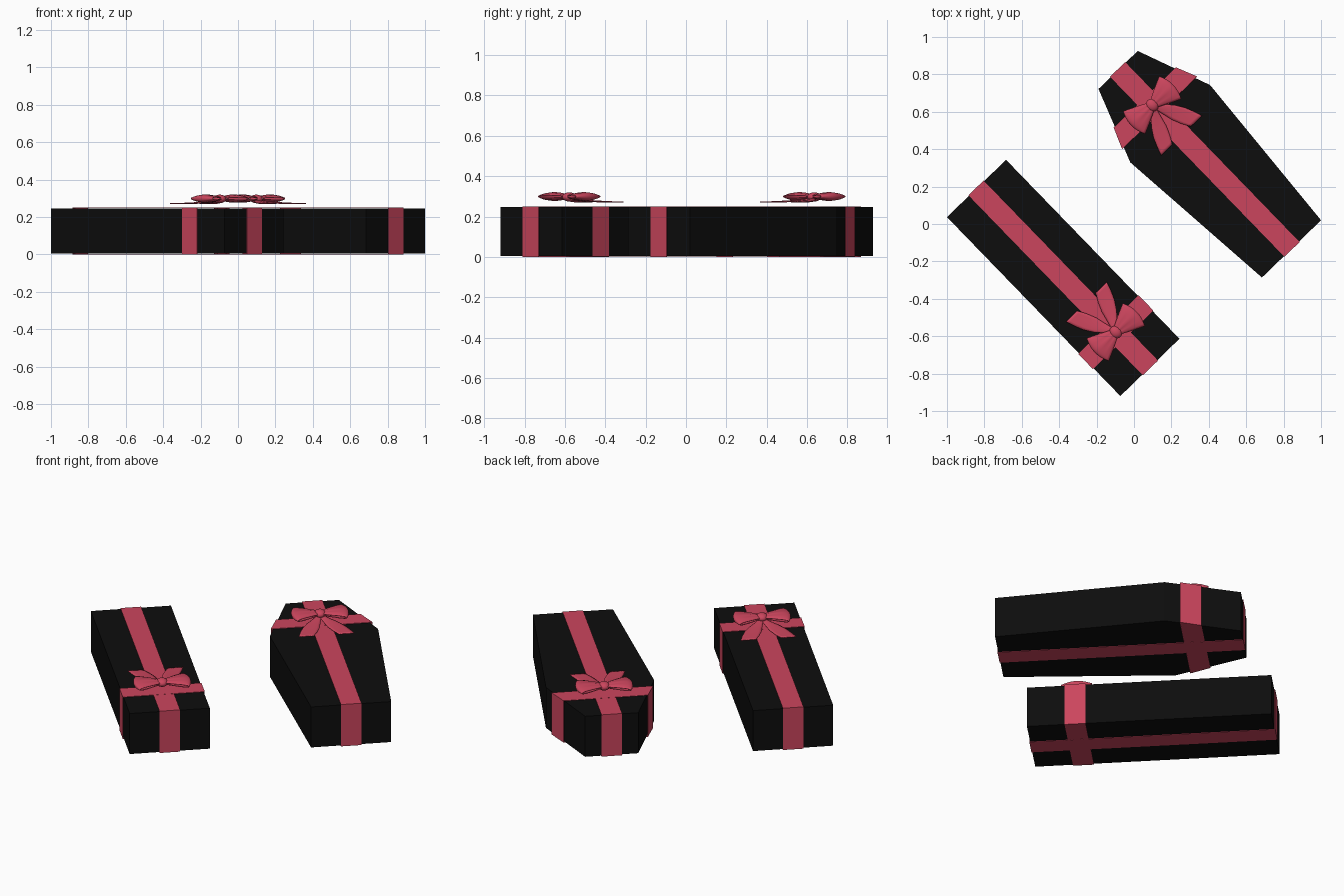
import bpy, math
from mathutils import Matrix

if "Cube" in bpy.data.objects:
    bpy.data.objects.remove(bpy.data.objects["Cube"])

def material(name, rgb):
    m = bpy.data.materials.new(name)
    m.diffuse_color = (*rgb, 1)
    m.use_nodes = True
    m.node_tree.nodes["Principled BSDF"].inputs["Base Color"].default_value = m.diffuse_color
    return m

BLACK = material("black_card", (0.004, 0.004, 0.004))
RED = material("red_ribbon", (0.60, 0.06, 0.11))
HEIGHT = 0.25
SKIN = 0.004          # ribbon thickness
BOW_U = 1.07          # distance of the bow from the foot end
HALF = 0.0565         # half ribbon width

def make(name, verts, faces, mat, frame, thick=0, offset=-1, smooth=False):
    me = bpy.data.meshes.new(name)
    me.from_pydata(verts, [], faces)
    me.materials.append(mat)
    ob = bpy.data.objects.new(name, me)
    bpy.context.collection.objects.link(ob)
    ob.matrix_world = frame
    bpy.context.view_layer.objects.active = ob
    ob.select_set(True)
    bpy.ops.object.mode_set(mode='EDIT')
    bpy.ops.mesh.select_all(action='SELECT')
    bpy.ops.mesh.normals_make_consistent(inside=False)
    bpy.ops.object.mode_set(mode='OBJECT')
    if smooth:
        bpy.ops.object.shade_smooth_by_angle(angle=math.radians(40))
    ob.select_set(False)
    if thick:
        mod = ob.modifiers.new("thickness", 'SOLIDIFY')
        mod.thickness = thick
        mod.offset = offset
    return ob

def prism(name, outline, frame):
    n = len(outline)
    verts = [(x, y, z) for z in (SKIN, HEIGHT - SKIN) for x, y in outline]
    faces = [tuple(range(n))[::-1], tuple(range(n, 2 * n))]
    faces += [(i, (i + 1) % n, n + (i + 1) % n, n + i) for i in range(n)]
    make(name, verts, faces, BLACK, frame)

def band(name, edge_a, edge_b, frame):
    # closed ribbon loop through two matching rings of corners
    n = len(edge_a)
    faces = [(i, (i + 1) % n, n + (i + 1) % n, n + i) for i in range(n)]
    make(name, edge_a + edge_b, faces, RED, frame, SKIN - 0.0005)

def grid(rows, cols, point):
    verts = [point(i / rows, 2 * j / cols - 1) for i in range(rows + 1) for j in range(cols + 1)]
    c = cols + 1
    faces = [(i * c + j, i * c + j + 1, (i + 1) * c + j + 1, (i + 1) * c + j)
             for i in range(rows) for j in range(cols)]
    return verts, faces

# (distance from knot, inner edge, outer edge) along a bow tail
TAIL = [(0.0, -0.012, 0.014), (0.04, 0.0, 0.046), (0.08, 0.010, 0.084),
        (0.13, 0.022, 0.116), (0.18, 0.043, 0.137), (0.226, 0.069, 0.152)]

def bow(prefix, frame):
    for side, label in ((1, "left"), (-1, "right")):
        # puffed loop, teardrop in section, pinched at the knot
        def loop_point(t, s):
            a = 2 * math.pi * t
            r = (1 - math.cos(a)) / 2
            v = 0.155 * r * (1 - 0.14 * s * s)
            w = 0.018 + 0.066 * r ** 0.9
            puff = 0.025 * (1 - 0.65 * s * s) + 0.003 * math.cos(3 * math.pi * s) * (1 - r)
            lift = math.copysign(abs(math.sin(a)) ** 0.7, math.sin(a)) * (0.45 + 0.55 * r)
            return (BOW_U + w * s, side * v, 0.299 + puff * lift)
        make(prefix + "_bow_loop_" + label, *grid(32, 12, loop_point), RED, frame, 0.003, 0, True)

        # leaf shaped tail
        def tail_point(t, s):
            f = t * (len(TAIL) - 1)
            k = min(int(f), len(TAIL) - 2)
            u, a, b = [p + (q - p) * (f - k) for p, q in zip(TAIL[k], TAIL[k + 1])]
            v = (a + b) / 2 + s * (b - a) / 2
            z = 0.272 + 0.014 * (1 - t) ** 2 + 0.005 * (1 - s * s) * (1 - t)
            return (BOW_U - u, side * v, z)
        make(prefix + "_bow_tail_" + label, *grid(15, 6, tail_point), RED, frame, 0.005, 0, True)

    # knot
    bpy.ops.mesh.primitive_uv_sphere_add(segments=20, ring_count=12, radius=1)
    ob = bpy.context.object
    ob.name = prefix + "_bow_knot"
    ob.data.transform(Matrix.Translation((BOW_U, 0, 0.297)) @ Matrix.Diagonal((0.036, 0.032, 0.023, 1)))
    ob.data.materials.append(RED)
    ob.matrix_world = frame
    bpy.ops.object.shade_smooth_by_angle(angle=math.radians(40))
    ob.select_set(False)

def gift(prefix, foot, degrees, half_outline, near, far):
    # local x runs from the foot end to the head end of the box
    frame = Matrix.Translation((*foot, 0)) @ Matrix.Rotation(math.radians(degrees), 4, 'Z')
    outline = half_outline + [(x, -y) for x, y in reversed(half_outline)]
    prism(prefix, outline, frame)
    end = half_outline[-1][0] + SKIN
    long_ring = lambda y: [(-SKIN, y, 0), (end, y, 0), (end, y, HEIGHT), (-SKIN, y, HEIGHT)]
    band(prefix + "_long_ribbon", long_ring(-HALF), long_ring(HALF), frame)
    e = 0.0008
    cross_ring = lambda x, w: [(x, -w, e), (x, w, e), (x, w, HEIGHT + e), (x, -w, HEIGHT + e)]
    band(prefix + "_cross_ribbon", cross_ring(BOW_U - HALF, near), cross_ring(BOW_U + HALF, far), frame)
    bow(prefix, frame)

# tapered six-sided box, then the plain rectangular one turned the other way
gift("coffin_box", (0.842, -0.133), 134.1, [(0, 0.22), (0.932, 0.297), (1.332, 0.146)], 0.279, 0.232)
gift("rectangular_box", (-0.842, 0.190), -45.9, [(0, 0.22), (1.332, 0.22)], 0.225, 0.225)
